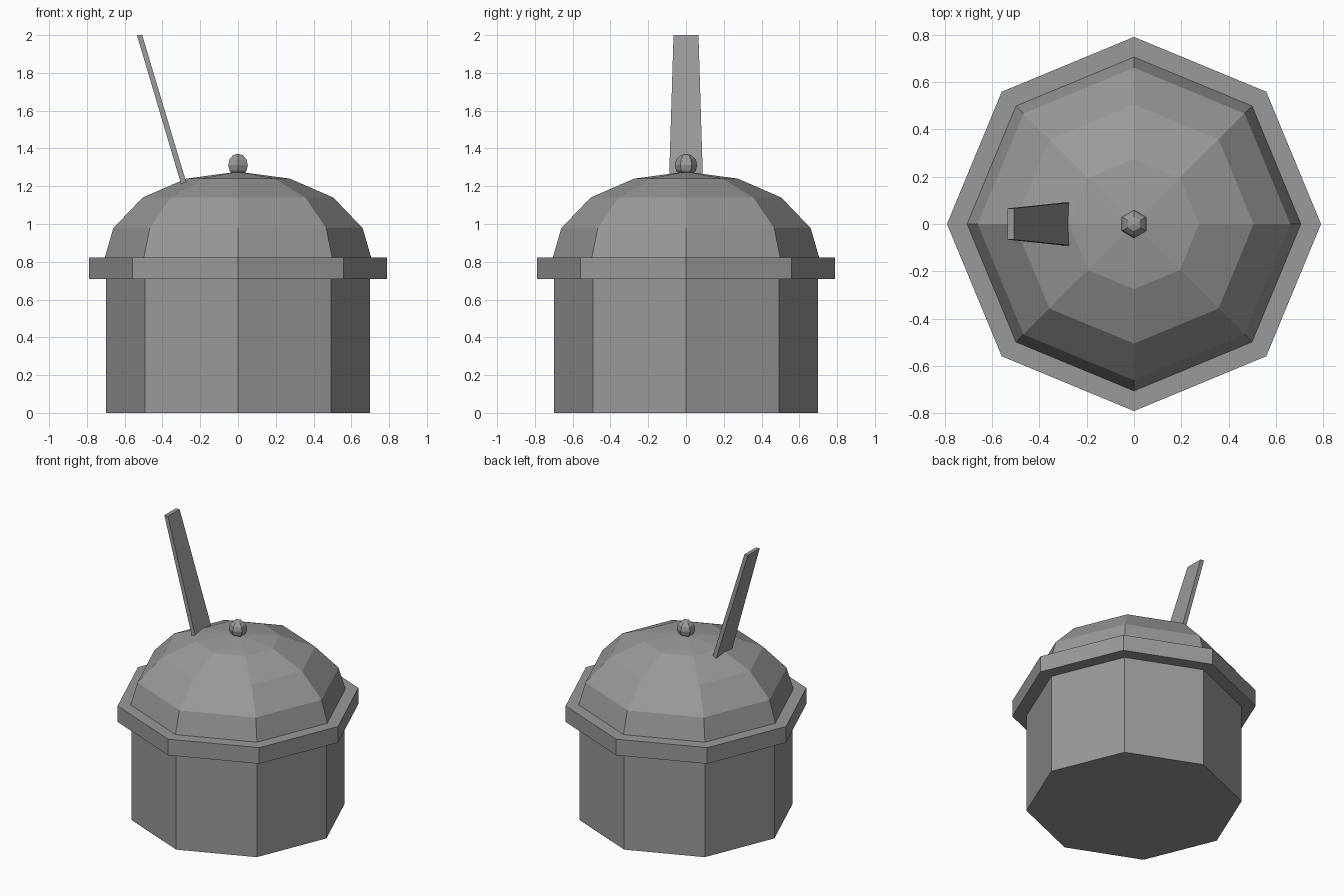
import bpy, bmesh
from math import cos, sin, pi

if "Cube" in bpy.data.objects:
    bpy.data.objects.remove(bpy.data.objects["Cube"])

# Dark grey for every part
dark = bpy.data.materials.new("dark_grey")
dark.diffuse_color = (0.32, 0.32, 0.32, 1)
dark.use_nodes = True
dark.node_tree.nodes["Principled BSDF"].inputs["Base Color"].default_value = dark.diffuse_color


def make_object(name, verts, faces):
    mesh = bpy.data.meshes.new(name)
    mesh.from_pydata(verts, [], faces)
    bm = bmesh.new()
    bm.from_mesh(mesh)
    bmesh.ops.recalc_face_normals(bm, faces=bm.faces)
    bm.to_mesh(mesh)
    bm.free()
    mesh.materials.append(dark)
    obj = bpy.data.objects.new(name, mesh)
    bpy.context.collection.objects.link(obj)
    return obj


def lathe(name, profile, sides, start=0.0, tip=None):
    """Spin (radius, z) points; flat cap below, flat cap or point above."""
    verts = [(r * cos(start + 2 * pi * i / sides), r * sin(start + 2 * pi * i / sides), z)
             for r, z in profile for i in range(sides)]
    faces = [tuple(range(sides))]
    for k in range(len(profile) - 1):
        for i in range(sides):
            j = (i + 1) % sides
            a, b = k * sides, (k + 1) * sides
            faces.append((a + i, a + j, b + j, b + i))
    top = (len(profile) - 1) * sides
    if tip is None:
        faces.append(tuple(range(top, top + sides)))
    else:
        verts.append((0, 0, tip))
        faces += [(top + i, top + (i + 1) % sides, len(verts) - 1) for i in range(sides)]
    return make_object(name, verts, faces)


# Octagonal body, rim and faceted dome
lathe("body", [(0.698, 0), (0.698, 0.708)], 8)
lathe("rim", [(0.79, 0.708), (0.79, 0.823)], 8)
lathe("dome", [(0.705, 0.823), (0.66, 0.978), (0.505, 1.14), (0.275, 1.24)], 8, tip=1.277)

# Six-sided round knob, its poles ending in points
R, zc, rings = 0.06, 1.312, 6
lathe("knob", [(R * sin(pi * k / rings), zc - R * cos(pi * k / rings)) for k in range(1, rings)],
      6, start=pi / 2, tip=zc + R)

# Leaning tapered slat, foot sunk into the dome
verts = []
for x0, x1, w, z in [(-0.295, -0.265, 0.091, 1.19), (-0.535, -0.507, 0.066, 2.0)]:
    verts += [(x0, -w, z), (x1, -w, z), (x1, w, z), (x0, w, z)]
make_object("slat", verts, [(0, 1, 2, 3), (4, 5, 6, 7)] +
            [(i, (i + 1) % 4, (i + 1) % 4 + 4, i + 4) for i in range(4)])
